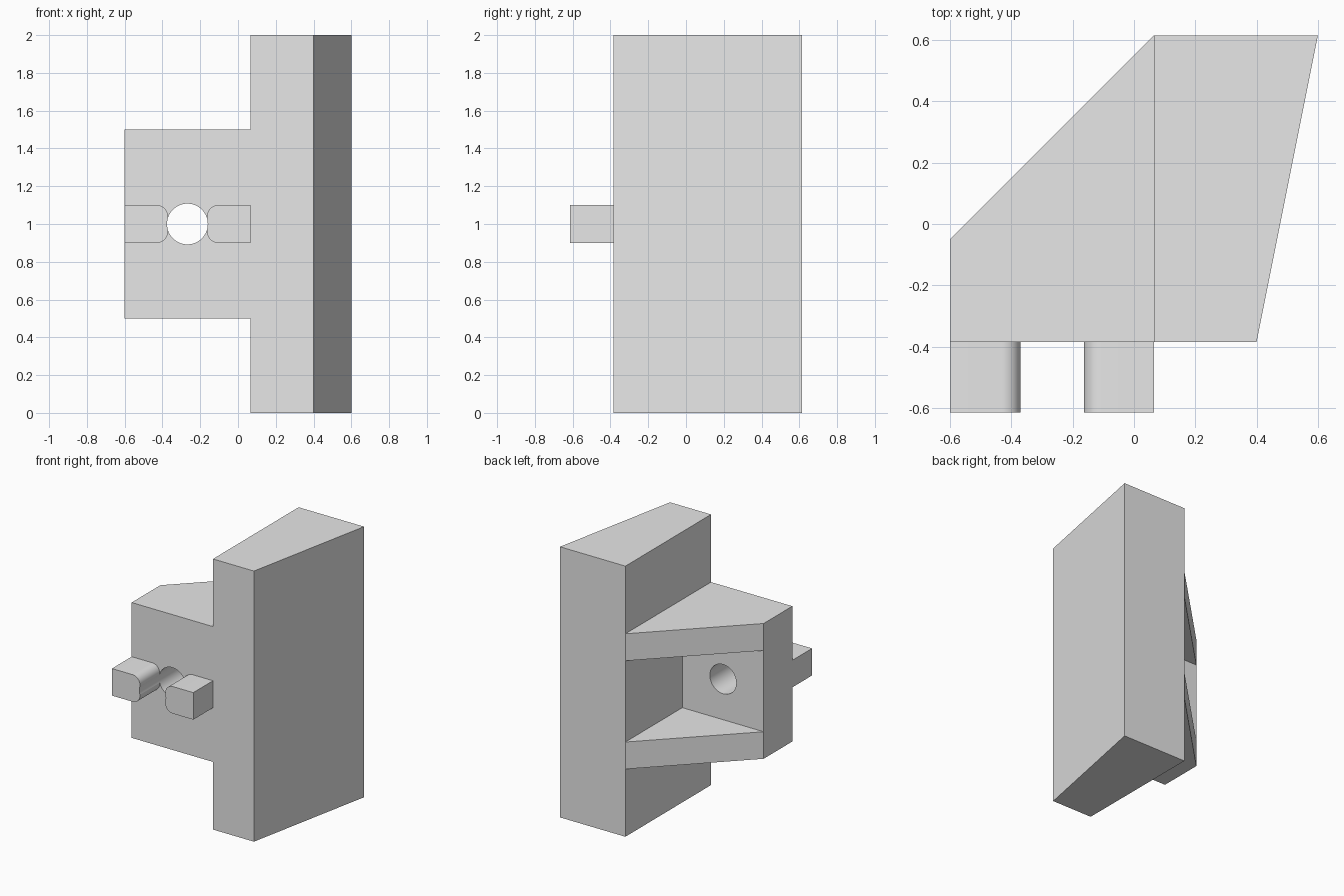
import bpy
import bmesh
import math
from mathutils import Matrix, Vector

cube = bpy.data.objects.get("Cube")
if cube:
    bpy.data.objects.remove(cube, do_unlink=True)

GREY = (0.8, 0.8, 0.8, 1.0)
grey = bpy.data.materials.new("plain grey")
grey.use_nodes = True
grey.diffuse_color = GREY
grey.node_tree.nodes["Principled BSDF"].inputs["Base Color"].default_value = GREY

LEFT, JOINT = -0.6, 0.065          # bracket side and post inner side
FRONT, STEP, BACK = -0.385, -0.05, 0.615
HOLE_X, HOLE_Z, HOLE_R = -0.268, 1.0, 0.108


def prism(name, outline, low, high, along="Z"):
    """Extrude an outline: XY points along Z, or XZ points along Y."""
    bm = bmesh.new()
    place = (lambda a, b: (a, b, low)) if along == "Z" else (lambda a, b: (a, low, b))
    face = bm.faces.new([bm.verts.new(place(a, b)) for a, b in outline])
    shift = Vector((0, 0, high - low)) if along == "Z" else Vector((0, high - low, 0))
    top = bmesh.ops.extrude_face_region(bm, geom=[face])["geom"]
    bmesh.ops.translate(bm, vec=shift, verts=[v for v in top if isinstance(v, bmesh.types.BMVert)])
    bmesh.ops.recalc_face_normals(bm, faces=bm.faces)
    mesh = bpy.data.meshes.new(name)
    bm.to_mesh(mesh)
    bm.free()
    mesh.materials.append(grey)
    obj = bpy.data.objects.new(name, mesh)
    bpy.context.collection.objects.link(obj)
    return obj


def activate(obj):
    bpy.ops.object.select_all(action="DESELECT")
    obj.select_set(True)
    bpy.context.view_layer.objects.active = obj


def arc(cx, cz, radius, start, end, steps):
    angles = [math.radians(start + (end - start) * i / steps) for i in range(steps + 1)]
    return [(cx + radius * math.cos(a), cz + radius * math.sin(a)) for a in angles]


# Tall post with a slanted outer side
prism("post", [(JOINT, FRONT), (0.4, FRONT), (0.6, BACK), (JOINT, BACK)], 0, 2)

# Thick front plate of the bracket
plate = prism("bracket_plate", [(LEFT, FRONT), (JOINT, FRONT), (JOINT, STEP), (LEFT, STEP)], 0.5, 1.5)

# Triangular gussets tying the plate to the post
for name, z in (("lower_gusset", 0.5), ("upper_gusset", 1.3)):
    prism(name, [(LEFT, STEP), (JOINT, STEP), (JOINT, BACK)], z, z + 0.2)

# Pair of lugs with rounded inner corners, mirrored about the hole
r, low, high = 0.06, 0.9, 1.1
inner = -0.371
outline = [(LEFT, high), (LEFT, low)]
outline += arc(inner - r, low + r, r, -90, 0, 10)
outline += arc(inner - r, high - r, r, 0, 90, 10)
right_lug = prism("right_lug", outline, -0.615, FRONT, "Y")
mirrored = [(LEFT + JOINT - x, z) for x, z in outline]
left_lug = prism("left_lug", mirrored, -0.615, FRONT, "Y")

# Round bore through the plate, grazing both lugs
bore = prism("bore_cutter", arc(HOLE_X, HOLE_Z, HOLE_R, 0, 354.375, 63), -0.8, 0.1, "Y")
for obj in (plate, right_lug, left_lug):
    activate(obj)
    cut = obj.modifiers.new("bore", "BOOLEAN")
    cut.operation = "DIFFERENCE"
    cut.solver = "EXACT"
    cut.object = bore
    bpy.ops.object.modifier_apply(modifier=cut.name)
    bpy.ops.object.shade_smooth_by_angle(angle=math.radians(20))
bpy.data.objects.remove(bore, do_unlink=True)
